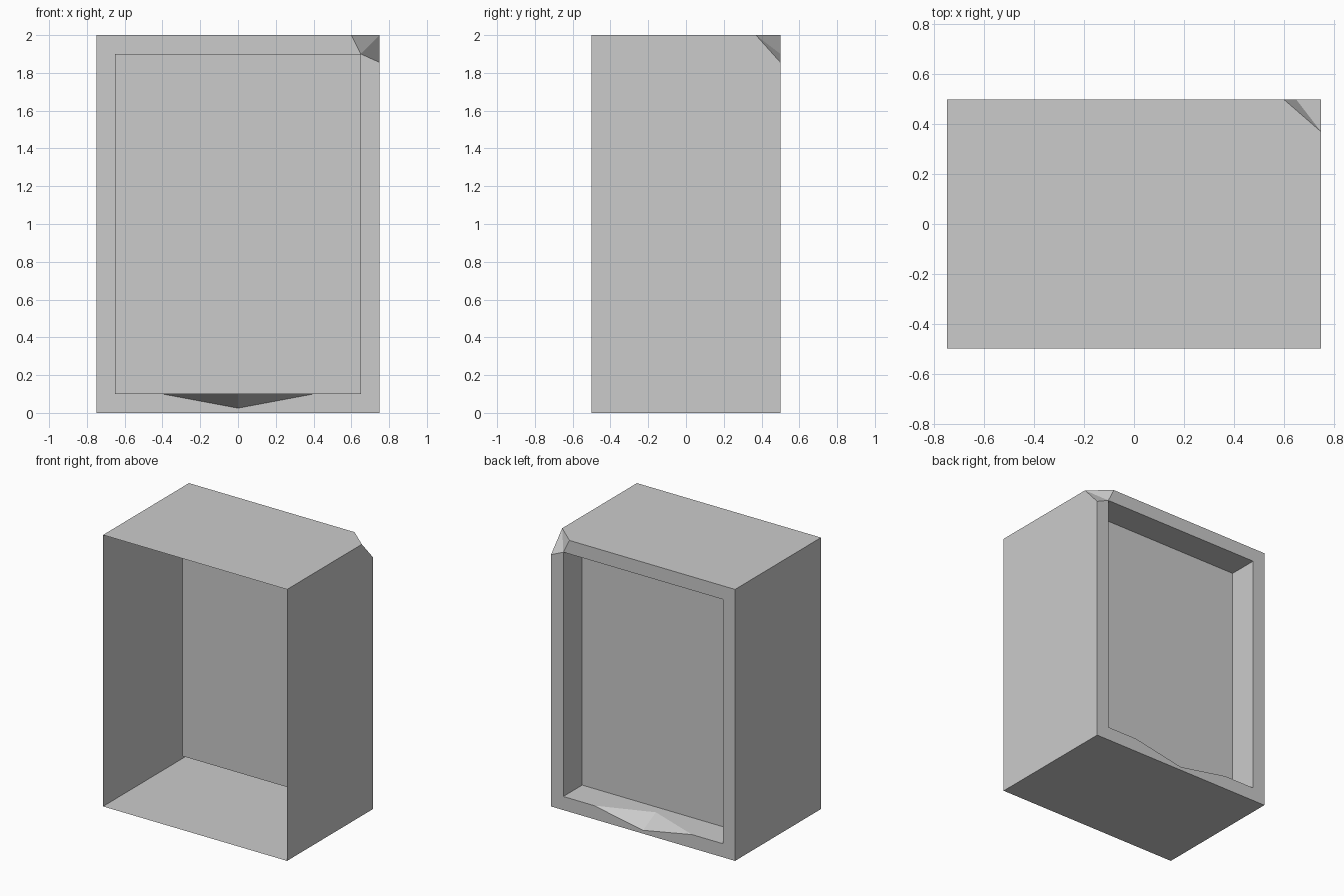
import bpy, bmesh

if "Cube" in bpy.data.objects:
    bpy.data.objects.remove(bpy.data.objects["Cube"])

X, Y, H = 0.75, 0.5, 2.0           # outer half width, half depth, height
IX, Z0, Z1 = 0.65, 0.1, 1.9        # recess opening in the back
PY = 0.28                          # depth position of the recessed panel
NX, NZ, NY = 0.4, 0.025, 0.35      # chipped notch in the recess floor


def sheet(name, faces):
    """Open thin surface from planar outlines, with shared corners welded."""
    bm = bmesh.new()
    for pts in faces:
        bm.faces.new([bm.verts.new(p) for p in pts])
    bmesh.ops.remove_doubles(bm, verts=bm.verts, dist=1e-5)
    bm.normal_update()
    me = bpy.data.meshes.new(name)
    bm.to_mesh(me)
    bm.free()
    ob = bpy.data.objects.new(name, me)
    bpy.context.collection.objects.link(ob)
    return ob


def back(*xz):
    """Outline lying in the back plane."""
    return [(x, Y, z) for x, z in xz]


# Broken corner points
A, B, C, D = (0.6, Y, H), (X, 0.37, H), (X, Y, 1.855), (IX, Y, Z1)

# Outer casing, open at the front
sheet("casing", [
    [(-X, -Y, 0), (-X, Y, 0), (X, Y, 0), (X, -Y, 0)],
    [(-X, -Y, H), (X, -Y, H), B, A, (-X, Y, H)],
    [(-X, -Y, 0), (-X, -Y, H), (-X, Y, H), (-X, Y, 0)],
    [(X, -Y, 0), (X, Y, 0), C, B, (X, -Y, H)],
])

# Frame around the back opening, following the notch and the broken corner
sheet("back_frame", [
    back((-X, H), (0.6, H), (IX, Z1), (-IX, Z1)),
    back((X, 1.855), (X, 0), (IX, Z0), (IX, Z1)),
    back((-X, 0), (-X, H), (-IX, Z1), (-IX, Z0)),
    back((X, 0), (-X, 0), (-IX, Z0), (-NX, Z0), (0, NZ), (NX, Z0), (IX, Z0)),
])

# Facets of the broken corner
sheet("broken_corner", [[A, B, D], [B, C, D]])

# Recess: panel, side walls, ceiling, floor with the notch cut out
tip = (0, NY, Z0)
sheet("recessed_panel", [
    [(IX, PY, Z0), (-IX, PY, Z0), (-IX, PY, Z1), (IX, PY, Z1)],
    [(IX, PY, Z0), (IX, PY, Z1), (IX, Y, Z1), (IX, Y, Z0)],
    [(-IX, PY, Z0), (-IX, Y, Z0), (-IX, Y, Z1), (-IX, PY, Z1)],
    [(-IX, PY, Z1), (-IX, Y, Z1), (IX, Y, Z1), (IX, PY, Z1)],
    [(-IX, PY, Z0), (IX, PY, Z0), (IX, Y, Z0), (NX, Y, Z0), tip,
     (-NX, Y, Z0), (-IX, Y, Z0)],
])

# Two facets of the chipped notch
sheet("floor_notch", [
    [tip, (0, Y, NZ), (-NX, Y, Z0)],
    [tip, (NX, Y, Z0), (0, Y, NZ)],
])

# Casing faces all point outwards: flip the ones wound the other way
for ob in bpy.context.collection.objects:
    bm = bmesh.new()
    bm.from_mesh(ob.data)
    for f in bm.faces:
        c = f.calc_center_median()
        if ob.name == "casing":
            wrong = f.normal.dot((c.x, 0, c.z - H / 2)) < 0
        elif ob.name == "recessed_panel" and abs(f.normal.y) < 0.5:
            wrong = f.normal.dot((c.x, 0, c.z - H / 2)) > 0
        elif ob.name == "floor_notch":
            wrong = f.normal.z < 0
        else:
            wrong = f.normal.y < 0
        if wrong:
            f.normal_flip()
    bm.to_mesh(ob.data)
    bm.free()
